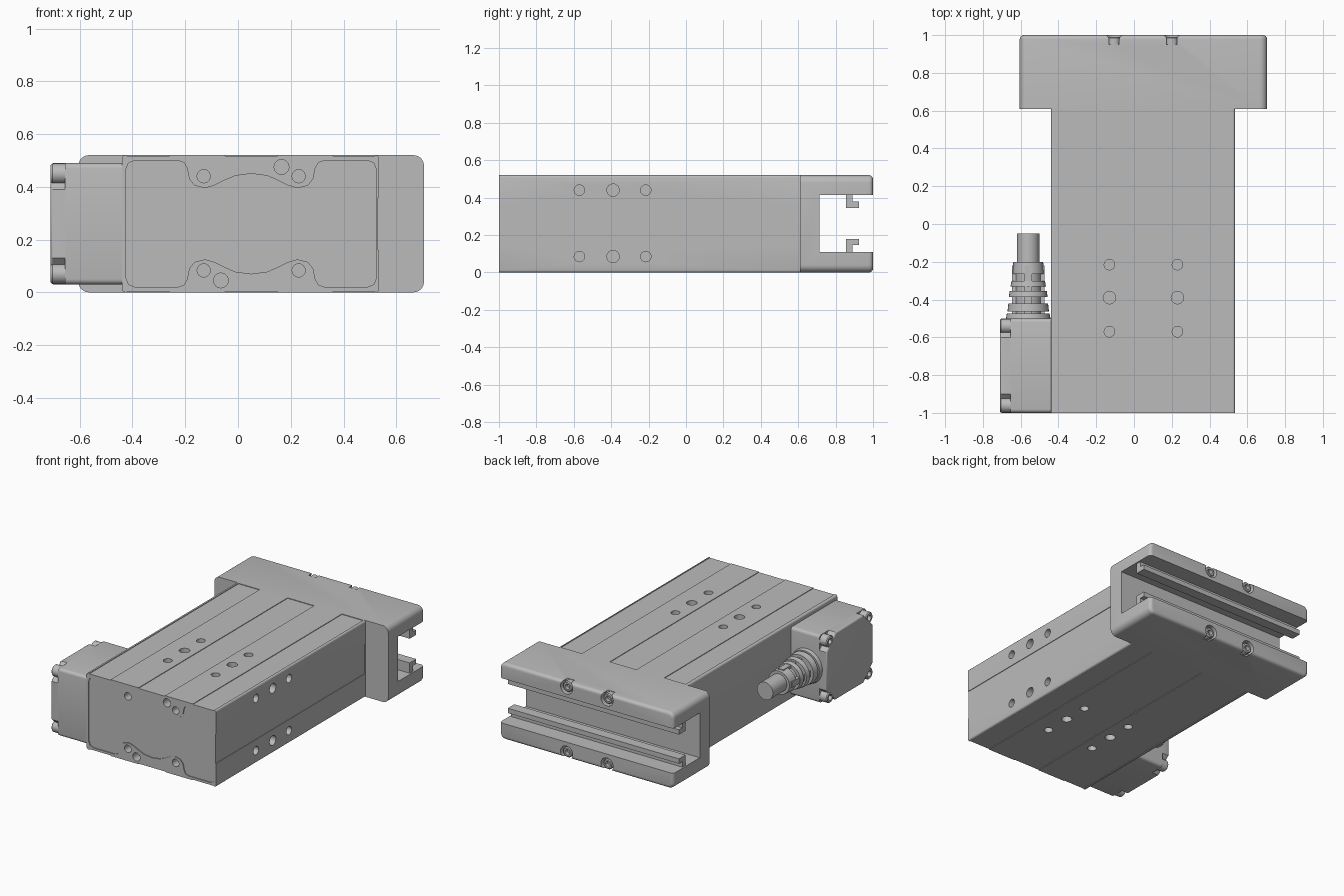
import bpy, bmesh, math
from mathutils import Vector

cube = bpy.data.objects.get("Cube")
if cube:
    bpy.data.objects.remove(cube, do_unlink=True)

grey = bpy.data.materials.new("machined_grey")
grey.use_nodes = True
grey.diffuse_color = (0.5, 0.5, 0.5, 1)
grey.node_tree.nodes["Principled BSDF"].inputs["Base Color"].default_value = (0.5, 0.5, 0.5, 1)
parts = []


def add(name, bm, keep=True):
    bmesh.ops.recalc_face_normals(bm, faces=bm.faces)
    me = bpy.data.meshes.new(name)
    bm.to_mesh(me)
    bm.free()
    me.materials.append(grey)
    ob = bpy.data.objects.new(name, me)
    bpy.context.scene.collection.objects.link(ob)
    if keep:
        parts.append(ob)
    else:
        ob.hide_render = True
    return ob


def prism(name, pts, axis, lo, hi, keep=True, round_end=None, radius=0.0):
    """Extrude a 2D outline along x (pts are y,z) or y (pts are x,z)."""
    place = (lambda a, b, t: (t, a, b)) if axis == 0 else (lambda a, b, t: (a, t, b))
    bm = bmesh.new()
    ends = [[bm.verts.new(place(a, b, t)) for a, b in pts] for t in (lo, hi)]
    for ring in ends:
        bm.faces.new(ring)
    n = len(pts)
    for i in range(n):
        j = (i + 1) % n
        bm.faces.new((ends[0][i], ends[0][j], ends[1][j], ends[1][i]))
    bmesh.ops.recalc_face_normals(bm, faces=bm.faces)
    if round_end is not None:
        rim = [e for e in bm.edges if all(abs(v.co[axis] - round_end) < 1e-5 for v in e.verts)]
        bmesh.ops.bevel(bm, geom=rim, offset=radius, segments=4, profile=0.5, affect='EDGES')
    return add(name, bm, keep)


def rounded(a0, a1, b0, b1, r, steps=6):
    pts = []
    corners = ((a1 - r, b1 - r), (a0 + r, b1 - r), (a0 + r, b0 + r), (a1 - r, b0 + r))
    for k, (a, b) in enumerate(corners):
        for s in range(steps + 1):
            t = (k + s / steps) * math.pi / 2
            pts.append((a + r * math.cos(t), b + r * math.sin(t)))
    return pts


def box(name, x, y, z, keep=True):
    pts = [(y[0], z[0]), (y[1], z[0]), (y[1], z[1]), (y[0], z[1])]
    return prism(name, pts, 0, x[0], x[1], keep)


def lathe(name, profile, origin, direction, keep=True, n=32):
    """Turn (radius, height) points around a direction; zero radius is a pole."""
    q = Vector(direction).to_track_quat('Z', 'Y')
    bm = bmesh.new()
    rings = []
    for r, h in profile:
        count = n if r else 1
        angles = [2 * math.pi * k / n for k in range(count)]
        rings.append([bm.verts.new(Vector(origin) + q @ Vector((r * math.cos(t), r * math.sin(t), h)))
                      for t in angles])
    for lower, upper in zip(rings, rings[1:]):
        for k in range(n):
            quad = []
            for ring, idx in ((lower, k), (lower, k + 1), (upper, k + 1), (upper, k)):
                v = ring[idx % len(ring)]
                if v not in quad:
                    quad.append(v)
            bm.faces.new(quad)
    return add(name, bm, keep)


def hole(origin, direction, r, depth=0.06):
    return lathe("hole_cutter", [(0, -depth), (r, -depth), (r, 0.05), (0, 0.05)],
                 origin, direction, False, 24)


def bolt(name, origin, direction, r, height):
    s = r * 0.5
    lathe(name, [(0, 0), (r, 0), (r, height - 0.006), (r - 0.006, height), (s, height),
                 (s, height * 0.4), (0, height * 0.4)], origin, direction)


def cut(target, cutters):
    bpy.context.view_layer.objects.active = target
    for c in cutters:
        mod = target.modifiers.new("cut", 'BOOLEAN')
        mod.operation = 'DIFFERENCE'
        mod.solver = 'EXACT'
        mod.object = c
        bpy.ops.object.modifier_apply(modifier=mod.name)
        bpy.data.objects.remove(c, do_unlink=True)


H = 0.52
MID_X = 0.05

# Long body with shallow relief strips
body = prism("main_body", rounded(-0.44, 0.535, 0, H, 0.012, 3), 1, -1, 0.61)
cutters = []
for z in (0, H):
    for x in ((-0.42, -0.26), (-0.05, 0.15), (0.36, 0.52)):
        cutters.append(box("strip_cutter", x, (-1.1, 0.605), (z - 0.004, z + 0.004), False))
cutters.append(box("strip_cutter", (0.531, 0.55), (-1.1, 0.605), (0.16, 0.36), False))

# Recessed front panel with a waisted outline, mirrored from one quarter
quarter = [(0, .19), (.06, .182), (.10, .165), (.14, .145), (.175, .135), (.215, .145),
           (.235, .17), (.243, .21), (.255, .232), (.28, .24), (.44, .24), (.465, .23), (.475, .205)]
right = quarter + [(x, -z) for x, z in reversed(quarter)]
outline = right + [(-x, z) for x, z in reversed(right) if x > 0]
outline = [(MID_X + x, H / 2 + z) for x, z in outline]
cutters.append(prism("panel_cutter", outline, 1, -1.1, -0.994, False))

# Mounting holes in the top, bottom, side and front
for y, r in ((-0.57, 0.028), (-0.39, 0.033), (-0.215, 0.028)):
    for x in (-0.13, 0.23):
        cutters += [hole((x, y, H), (0, 0, 1), r), hole((x, y, 0), (0, 0, -1), r)]
    for z in (0.085, 0.44):
        cutters.append(hole((0.535, y, z), (1, 0, 0), r))
for x, z, r in ((-0.13, 0.44, 0.025), (0.23, 0.44, 0.025), (-0.13, 0.083, 0.025),
                (0.23, 0.083, 0.025), (0.165, 0.475, 0.028), (-0.065, 0.045, 0.028)):
    cutters.append(hole((x, -1, z), (0, -1, 0), r))
cut(body, cutters)

# Cross head with an open channel and bolt pockets
head = prism("cross_head", rounded(-0.605, 0.705, 0, H, 0.04), 1, 0.61, 1,
             round_end=1, radius=0.022)
cutters = [box("channel_cutter", (-1, 1), (0.715, 1.1), (0.11, 0.415), False)]
bolts_at = [(x, z) for x in (-0.105, 0.2) for z in (0.037, 0.483)]
for x, z in bolts_at:
    cutters.append(hole((x, 1, z), (0, 1, 0), 0.046, 0.05))
cut(head, cutters)
for x, z in bolts_at:
    bolt("head_bolt", (x, 0.949, z), (0, 1, 0), 0.035, 0.042)

# Hooked rails inside the channel
hook = [(0.855, 0.105), (0.89, 0.105), (0.89, 0.147), (0.925, 0.147), (0.925, 0.18), (0.855, 0.18)]
prism("lower_rail", hook, 0, -0.595, 0.695)
prism("upper_rail", [(y, 0.525 - z) for y, z in hook], 0, -0.595, 0.695)

# Side connector housing with a chamfered cap
prism("connector_housing", rounded(-1, -0.5, 0.03, 0.49, 0.02, 4), 0, -0.655, -0.438)
c = 0.1
cap = [(-1 + c, 0.03), (-0.5 - c, 0.03), (-0.5, 0.03 + c), (-0.5, 0.49 - c),
       (-0.5 - c, 0.49), (-1 + c, 0.49), (-1, 0.49 - c), (-1, 0.03 + c)]
prism("connector_cap", cap, 0, -0.71, -0.655, round_end=-0.71, radius=0.012)
for y in (-0.96, -0.54):
    for z in (0.07, 0.45):
        bolt("cap_bolt", (-0.655, y, z), (-1, 0, 0), 0.038, 0.055)

# Cable with ribbed strain relief
CX, CZ = -0.56, H / 2
lathe("cable", [(0, 0), (0.06, 0), (0.06, 0.46), (0, 0.46)], (CX, -0.51, CZ), (0, 1, 0))
rings = ((-0.5, -0.474, 0.118), (-0.464, -0.42, 0.11), (-0.387, -0.355, 0.103),
         (-0.332, -0.302, 0.094), (-0.265, -0.2, 0.084))
for y0, y1, r in rings:
    lathe("relief_ring", [(0, 0), (r, 0), (r - 0.005, y1 - y0), (0, y1 - y0)],
          (CX, y0, CZ), (0, 1, 0))
lathe("relief_core", [(0, 0), (0.068, 0), (0.068, 0.26), (0, 0.26)], (CX, -0.48, CZ), (0, 1, 0))
for i in range(2):
    for sign in (-1, 1):
        wide = (CX - 0.02, CX + 0.02) if i else tuple(sorted((CX, CX + sign * 0.085)))
        tall = tuple(sorted((CZ, CZ + sign * 0.085))) if i else (CZ - 0.02, CZ + 0.02)
        box("relief_rib", wide, (-0.48, -0.22), tall)

# Smooth curved faces while keeping machined edges sharp
bpy.ops.object.select_all(action='DESELECT')
for ob in parts:
    ob.select_set(True)
bpy.context.view_layer.objects.active = body
bpy.ops.object.shade_smooth_by_angle(angle=math.radians(32))
